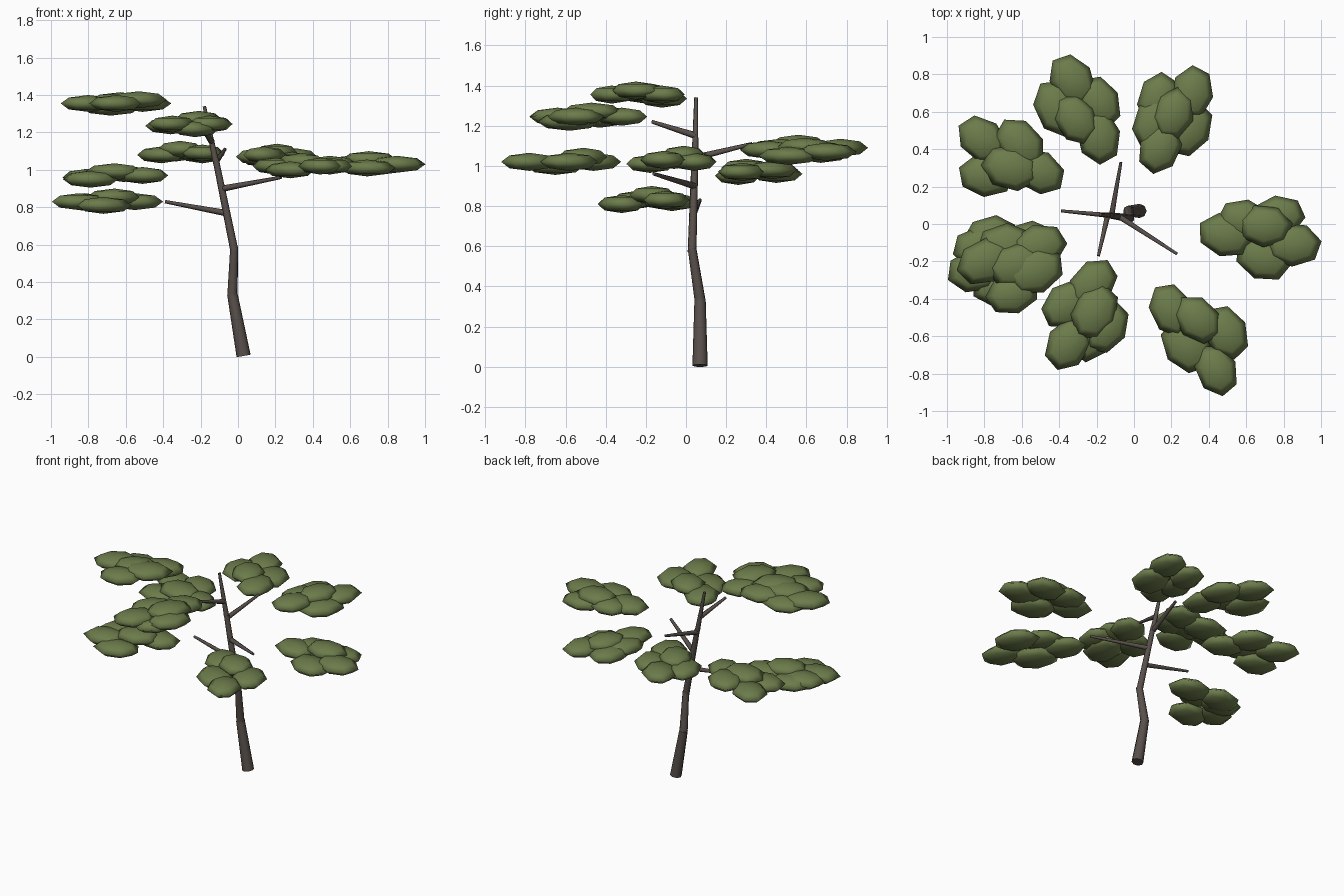
import bpy, bmesh, math, random
from mathutils import Vector, Matrix

if "Cube" in bpy.data.objects:
    bpy.data.objects.remove(bpy.data.objects["Cube"])

random.seed(4)


def material(name, rgb):
    m = bpy.data.materials.new(name)
    m.diffuse_color = (*rgb, 1)
    m.use_nodes = True
    m.node_tree.nodes["Principled BSDF"].inputs["Base Color"].default_value = m.diffuse_color
    return m


BARK = material("bark", (0.10, 0.08, 0.07))
LEAF = material("leaf", (0.15, 0.20, 0.07))


def finish(bm, name, mat, smooth):
    me = bpy.data.meshes.new(name)
    for f in bm.faces:
        f.smooth = smooth and len(f.verts) < 5
    bm.to_mesh(me)
    bm.free()
    me.materials.append(mat)
    ob = bpy.data.objects.new(name, me)
    bpy.context.collection.objects.link(ob)


def limb(name, a, b, r1, r2, sides=8):
    # tapered cone between two points
    a, b = Vector(a), Vector(b)
    d = b - a
    bm = bmesh.new()
    rot = d.to_track_quat('Z', 'Y').to_matrix().to_4x4()
    bmesh.ops.create_cone(bm, cap_ends=True, segments=sides, radius1=r1, radius2=r2,
                          depth=d.length, matrix=Matrix.Translation((a + b) / 2) @ rot)
    finish(bm, name, BARK, True)


def foliage(name, z, blobs):
    # pad of flattened low-poly blobs pointing away from the trunk
    bm = bmesh.new()
    for x, y, dz in blobs:
        s = random.uniform(0.94, 1.06)
        turn = math.atan2(y, x) + random.uniform(-0.25, 0.25)
        mat = (Matrix.Translation((x, y, z + dz)) @ Matrix.Rotation(turn, 4, 'Z')
               @ Matrix.Diagonal((0.155 * s, 0.118 * s, 0.045, 1))
               @ Matrix.Rotation(random.choice((0, math.pi / 7)), 4, 'Z'))
        bmesh.ops.create_uvsphere(bm, u_segments=7, v_segments=4, radius=1, matrix=mat)
    finish(bm, name, LEAF, True)


# trunk
limb("trunk_lower", (0.03, 0.07, 0.005), (-0.03, 0.07, 0.335), 0.038, 0.028)
limb("trunk_middle", (-0.03, 0.07, 0.33), (-0.02, 0.03, 0.59), 0.028, 0.022)
limb("trunk_upper", (-0.02, 0.03, 0.57), (-0.12, 0.045, 1.06), 0.022, 0.017)
limb("trunk_top", (-0.12, 0.045, 1.05), (-0.18, 0.05, 1.34), 0.017, 0.009)

# branches
for i, (a, b) in enumerate([((-0.07, 0.04, 0.77), (-0.39, 0.07, 0.83)),
                            ((-0.08, 0.04, 0.90), (0.23, -0.16, 0.96)),
                            ((-0.12, 0.045, 1.04), (-0.07, 0.33, 1.11)),
                            ((-0.14, 0.05, 1.15), (-0.19, -0.17, 1.22))]):
    limb(f"branch_{i + 1}", a, b, 0.017, 0.009, 6)

# foliage pads
foliage("foliage_back_left", 0.97,
        [(-.81, .45, -.01), (-.61, .43, .01), (-.79, .26, -.02), (-.51, .28, 0), (-.66, .30, .02)])
foliage("foliage_back", 1.09,
        [(-.33, .77, 0), (-.41, .62, -.01), (-.19, .65, -.01), (-.31, .56, .02), (-.19, .47, 0)])
foliage("foliage_back_right", 1.07,
        [(.31, .70, 0), (.13, .67, -.01), (.29, .51, -.02), (.11, .54, 0), (.14, .41, .01), (.21, .59, .025)])
foliage("foliage_right", 1.03,
        [(.85, -.11, 0), (.77, .04, -.01), (.49, -.06, 0), (.70, -.01, .025), (.69, -.18, -.02), (.59, .02, 0)])
foliage("foliage_front_right", 1.02,
        [(.20, -.46, 0), (.34, -.51, .025), (.49, -.58, 0), (.28, -.65, -.02), (.44, -.78, 0)])
foliage("foliage_front", 1.245,
        [(-.21, -.47, .025), (-.36, -.43, -.01), (-.22, -.32, 0), (-.15, -.55, 0), (-.35, -.64, 0),
         (-.23, -.58, -.025)])
foliage("foliage_left_high", 1.355,
        [(-.53, -.25, .02), (-.65, -.37, 0), (-.80, -.20, 0), (-.51, -.12, 0), (-.68, -.12, -.02),
         (-.63, -.22, .015)])
foliage("foliage_left_low", 0.83,
        [(-.85, -.25, 0), (-.72, -.32, -.02), (-.77, -.07, -.01), (-.55, -.10, 0), (-.66, -.17, .025),
         (-.82, -.13, 0)])
